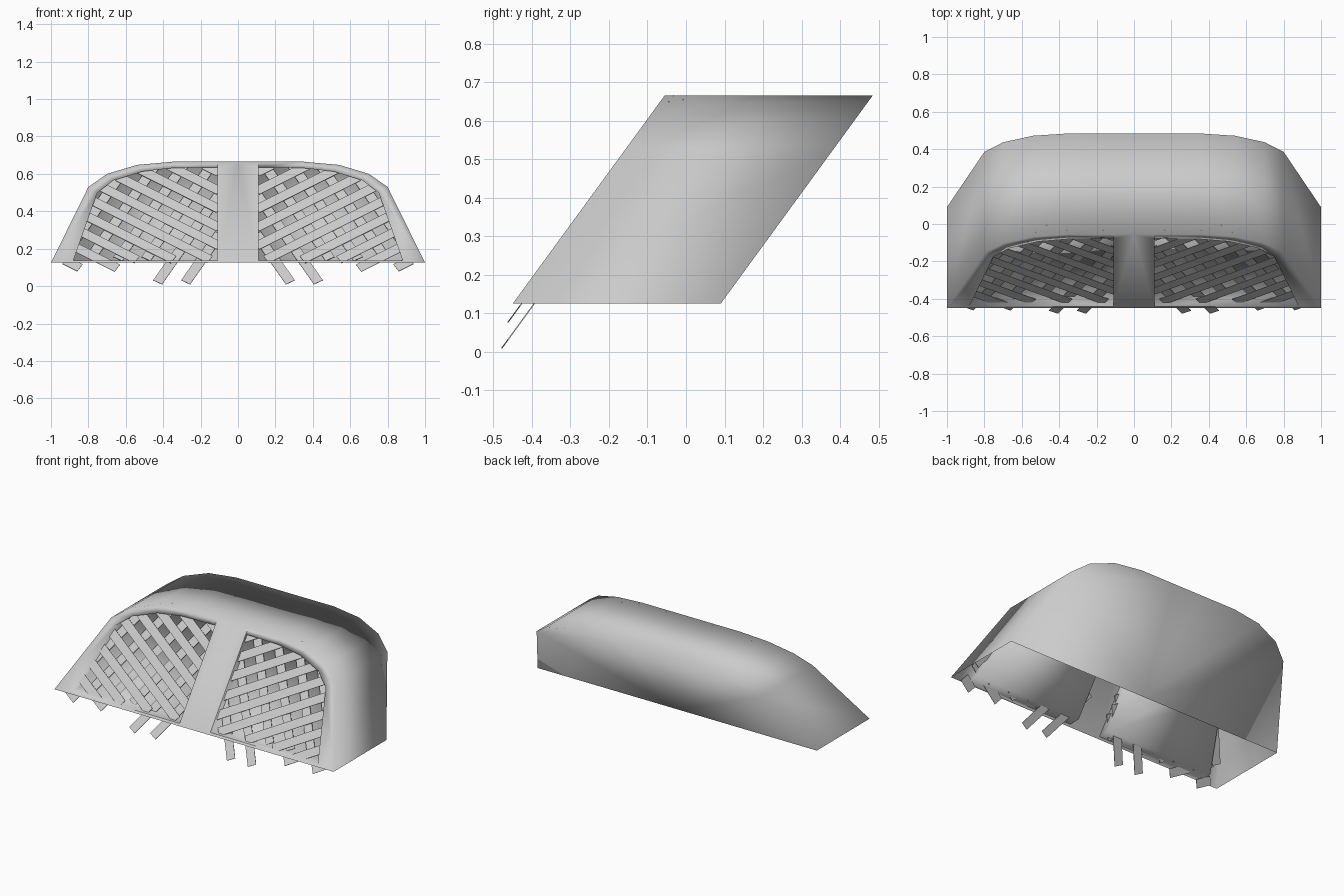
import bpy, bmesh
from mathutils import Vector

cube = bpy.data.objects.get("Cube")
if cube:
    bpy.data.objects.remove(cube, do_unlink=True)

grey = bpy.data.materials.new("light_grey")
grey.use_nodes = True
colour = (0.6, 0.6, 0.6, 1)
grey.diffuse_color = colour
grey.node_tree.nodes["Principled BSDF"].inputs["Base Color"].default_value = colour

BASE, LEAN, DEPTH, POCKET = 0.125, 0.73, 0.54, 0.075


def place(x, z, d=0.0):
    """Point on the leaning front plane, pushed back by d."""
    return Vector((x, -0.45 + (z - BASE) * LEAN + d, z))


def finish(bm, name):
    mesh = bpy.data.meshes.new(name)
    bm.to_mesh(mesh)
    bm.free()
    mesh.materials.append(grey)
    obj = bpy.data.objects.new(name, mesh)
    bpy.context.collection.objects.link(obj)
    return obj


# Half outlines of the hood and of one opening, from the bottom corner to the middle bar
outer = [(1, BASE), (.80, .53), (.70, .60), (.54, .648), (.35, .665), (.11, .665), (.11, BASE)]
inner = [(.88, .138), (.752, .50), (.665, .565), (.51, .613), (.34, .632), (.11, .635), (.11, .138)]

# Hood: frame, recessed pocket, outer wall and back, open underneath
bm = bmesh.new()


def ring(points, d):
    return [bm.verts.new(place(x, z, d)) for x, z in points]


front, rim, bed = ring(outer, 0), ring(inner, 0), ring(inner, POCKET)
back = ring(outer[:6], DEPTH)
mid_top, mid_low = ring([(0, .665), (0, BASE)], 0)
back_top, back_low = ring([(0, .665), (0, BASE)], DEPTH)
n = len(outer)
for i in range(n):
    j = (i + 1) % n
    if i != 5:
        bm.faces.new((front[i], front[j], rim[j], rim[i]))
    bm.faces.new((rim[i], rim[j], bed[j], bed[i]))
    if i < 5:
        bm.faces.new((front[i], front[j], back[j], back[i]))
bm.faces.new(bed)
bm.faces.new((front[5], mid_top, back_top, back[5]))
bm.faces.new((front[5], rim[5], rim[6], front[6], mid_low, mid_top))
bm.faces.new(back + [back_top, back_low])
bmesh.ops.mirror(bm, geom=bm.verts[:] + bm.edges[:] + bm.faces[:], axis='X', merge_dist=0.001)
bmesh.ops.recalc_face_normals(bm, faces=bm.faces[:])
for f in bm.faces:
    f.smooth = True
# Crisp edges beside the middle bar and along the sill
for e in bm.edges:
    a, b = (v.co for v in e.verts)
    beside = all(abs(abs(p.x) - .11) < .001 and p.y < place(0, p.z).y + .01 for p in (a, b))
    sill = all(abs(p.z - .138) < .001 for p in (a, b)) and abs(a.y - b.y) < .001
    if beside or sill:
        e.smooth = False
finish(bm, "hood")


# Lattice: two layers of crossing slats, mirrored to the other opening
def inside(x, z, low):
    return .095 < x < .93 - .42 * (z - .14) and low < z < .648 and z + .45 * x < .875


def slat(bm, start, step, low, d, width=.055):
    pts = [(start[0] + step[0] * t / 200, start[1] + step[1] * t / 200) for t in range(-300, 301)]
    pts = [p for p in pts if inside(*p, low)]
    if len(pts) < 8:
        return
    a, b = place(*pts[0], d), place(*pts[-1], d)
    normal = Vector((0, -1, LEAN)).normalized()
    side = (b - a).cross(normal).normalized() * width / 2
    bm.faces.new([bm.verts.new(p) for p in (a - side, b - side, b + side, a + side)])


def lattice(name, bm):
    bmesh.ops.mirror(bm, geom=bm.verts[:] + bm.edges[:] + bm.faces[:], axis='X', merge_dist=0)
    bmesh.ops.recalc_face_normals(bm, faces=bm.faces[:])
    obj = finish(bm, name)
    thick = obj.modifiers.new("thickness", 'SOLIDIFY')
    thick.thickness = .003
    thick.offset = 0


bm = bmesh.new()
for k in range(10):
    slat(bm, (0, -.325 + .098 * k), (1, .5), .095 if k < 2 else .14, .023)
lattice("front_slats", bm)

bm = bmesh.new()
for k in range(7):
    x = .28 + .15 * k
    slat(bm, (x, .02), (-.7, 1), .018 if k < 2 else .14, .056)
lattice("rear_slats", bm)
